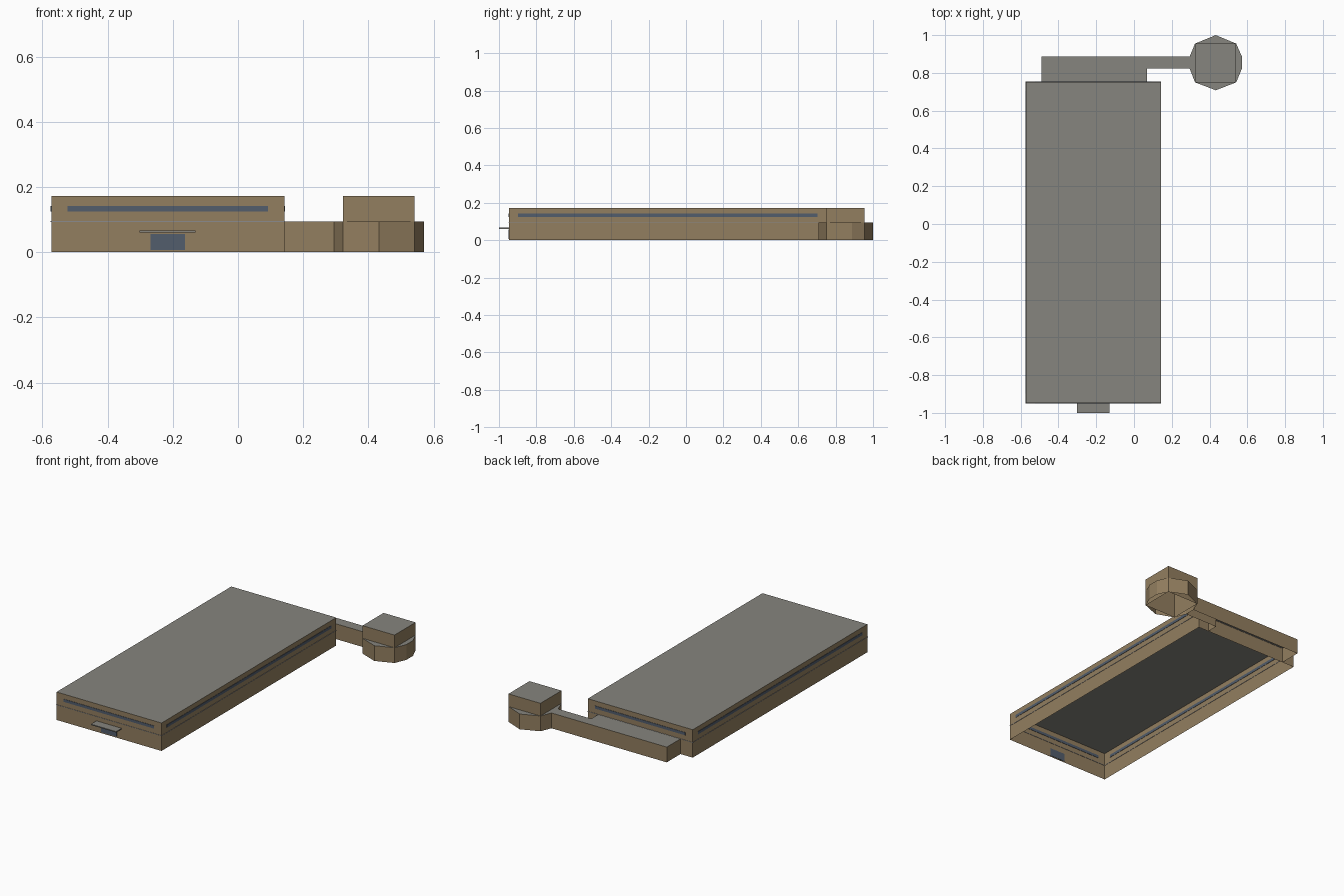
import bpy

cube = bpy.data.objects.get("Cube")
if cube:
    bpy.data.objects.remove(cube, do_unlink=True)


def material(name, color):
    m = bpy.data.materials.new(name)
    m.use_nodes = True
    m.diffuse_color = (*color, 1)
    m.node_tree.nodes["Principled BSDF"].inputs["Base Color"].default_value = (*color, 1)
    return m


brown = material("brown wall", (0.29, 0.21, 0.115))
grey = material("grey roof", (0.24, 0.235, 0.21))
blue = material("dark blue glass", (0.085, 0.11, 0.15))
trim = material("pale trim", (0.26, 0.26, 0.27))


def add_mesh(name, verts, faces, mats, indices):
    mesh = bpy.data.meshes.new(name)
    mesh.from_pydata(verts, [], faces)
    for m in mats:
        mesh.materials.append(m)
    for poly, i in zip(mesh.polygons, indices):
        poly.material_index = i
    obj = bpy.data.objects.new(name, mesh)
    bpy.context.collection.objects.link(obj)
    return obj


def shell(name, outline, height):
    """Thin walls and a flat roof over a counter-clockwise outline, open below."""
    n = len(outline)
    verts = [(x, y, z) for z in (0, height) for x, y in outline]
    faces = [(i, (i + 1) % n, (i + 1) % n + n, i + n) for i in range(n)]
    faces.append(tuple(range(n, 2 * n)))
    return add_mesh(name, verts, faces, [brown, grey], [0] * n + [1])


def rectangle(x0, x1, y0, y1):
    return [(x0, y0), (x1, y0), (x1, y1), (x0, y1)]


def box(name, x0, x1, y0, y1, z0, z1, mat):
    base = rectangle(x0, x1, y0, y1)
    verts = [(x, y, z) for z in (z0, z1) for x, y in base]
    faces = [(i, (i + 1) % 4, (i + 1) % 4 + 4, i + 4) for i in range(4)]
    faces += [(3, 2, 1, 0), (4, 5, 6, 7)]
    return add_mesh(name, verts, faces, [mat], [0] * 6)


# Main hall
X0, X1, Y0, Y1 = -0.573, 0.142, -0.947, 0.753
ROOF, LOW = 0.172, 0.094
shell("main_hall", rectangle(X0, X1, Y0, Y1), ROOF)

# Window bands and thin floor ledge on all four sides
inset, t = 0.05, 0.002
for side, y in (("front", Y0), ("back", Y1)):
    box(side + "_window", X0 + inset, X1 - inset, y - t, y + t, 0.125, 0.142, blue)
    box(side + "_ledge", X0 - t, X1 + t, y - t, y + t, 0.092, 0.095, trim)
for side, x in (("right", X0), ("left", X1)):
    box(side + "_window", x - t, x + t, Y0 + inset, Y1 - inset, 0.125, 0.142, blue)
    box(side + "_ledge", x - t, x + t, Y0 - t, Y1 + t, 0.092, 0.095, trim)

# Entrance
box("door", -0.268, -0.162, Y0 - t, Y0 + t, 0.007, 0.056, blue)
box("door_canopy", -0.302, -0.13, -1.0, Y0, 0.061, 0.067, grey)

# Rear wing and the corridor to the tower
shell("rear_corridor", [(-0.49, Y1), (0.07, Y1), (0.07, 0.822), (0.295, 0.822),
                        (0.295, 0.887), (-0.49, 0.887)], LOW)

# Tower with a low bay on each of its sides
TX0, TX1, TY0, TY1 = 0.323, 0.541, 0.75, 0.955
shell("tower", rectangle(TX0, TX1, TY0, TY1), ROOF)
bays = {
    "front_bay": [(TX0, TY0), (0.433, 0.708), (TX1, TY0)],
    "left_bay": [(TX1, TY0), (0.571, 0.822), (0.571, 0.887), (TX1, TY1)],
    "back_bay": [(TX1, TY1), (0.433, 1.0), (TX0, TY1)],
    "right_bay": [(TX0, TY1), (0.295, 0.887), (0.295, 0.822), (TX0, TY0)],
}
for name, outline in bays.items():
    shell(name, outline, LOW)
